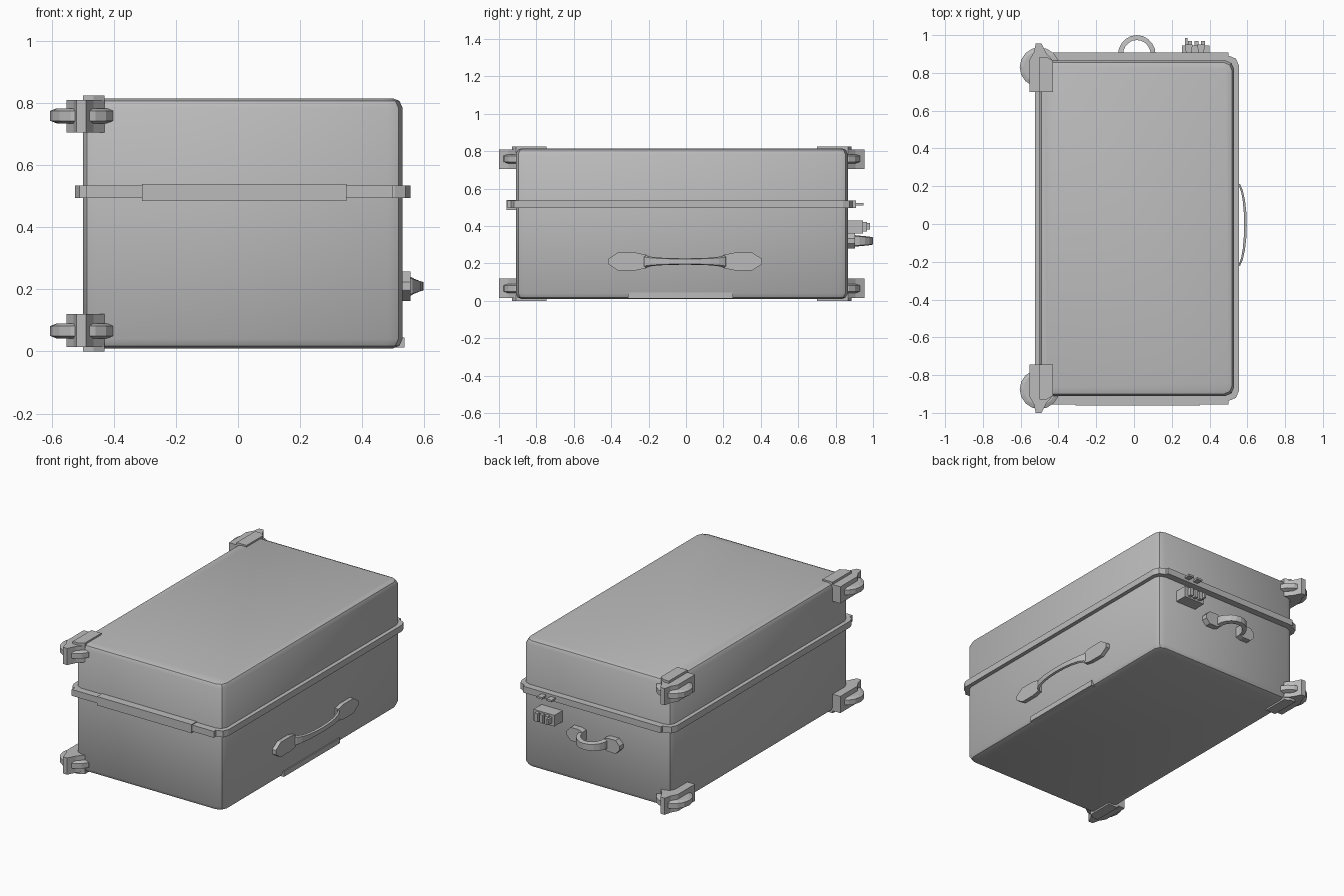
import bpy, bmesh, math
from mathutils import Vector

cube = bpy.data.objects.get("Cube")
if cube:
    bpy.data.objects.remove(cube, do_unlink=True)

grey = bpy.data.materials.new("plain grey")
grey.use_nodes = True
COLOUR = (0.5, 0.5, 0.5, 1)
grey.diffuse_color = COLOUR
grey.node_tree.nodes["Principled BSDF"].inputs["Base Color"].default_value = COLOUR
MID_Y = -0.0225


def loft(name, rings, smooth=False, closed=False):
    """Join equal-length rings of points into one skin, capped unless closed."""
    bm = bmesh.new()
    loops = [[bm.verts.new(p) for p in ring] for ring in rings]
    n = len(rings[0])
    pairs = list(zip(loops, loops[1:])) + ([(loops[-1], loops[0])] if closed else [])
    for a, b in pairs:
        for i in range(n):
            j = (i + 1) % n
            bm.faces.new((a[i], a[j], b[j], b[i]))
    if not closed:
        bm.faces.new(loops[0])
        bm.faces.new(loops[-1])
    bmesh.ops.recalc_face_normals(bm, faces=bm.faces)
    mesh = bpy.data.meshes.new(name)
    bm.to_mesh(mesh)
    bm.free()
    mesh.materials.append(grey)
    obj = bpy.data.objects.new(name, mesh)
    bpy.context.collection.objects.link(obj)
    if smooth:
        bpy.ops.object.select_all(action='DESELECT')
        bpy.context.view_layer.objects.active = obj
        obj.select_set(True)
        bpy.ops.object.shade_smooth_by_angle(angle=math.radians(35))
    return obj


def prism(name, outline, z0, z1):
    return loft(name, [[(x, y, z) for x, y in outline] for z in (z0, z1)])


def box(name, x0, x1, y0, y1, z0, z1):
    return prism(name, [(x0, y0), (x1, y0), (x1, y1), (x0, y1)], z0, z1)


def case_outline(grow, cut):
    """Footprint of the case with cut corners."""
    x0, x1, y0, y1 = -0.5 - grow, 0.53 + grow, -0.91 - grow, 0.865 + grow
    c = cut
    return [(x0 + c, y0), (x1 - c, y0), (x1 - c * .3, y0 + c * .3), (x1, y0 + c),
            (x1, y1 - c), (x1 - c * .3, y1 - c * .3), (x1 - c, y1), (x0 + c, y1),
            (x0 + c * .3, y1 - c * .3), (x0, y1 - c), (x0, y0 + c), (x0 + c * .3, y0 + c * .3)]


# Case body with softened top and bottom edges
levels = [(.01, -.03), (.018, -.01), (.04, 0), (.785, 0), (.807, -.01), (.815, -.03)]
loft("case_body", [[(x, y, z) for x, y in case_outline(g, .045)] for z, g in levels], True)

# Seam rim around the middle, with a raised hinge strip on the front
prism("seam_rim", case_outline(.025, .05), .495, .535)
box("rim_trim", -.53, .56, -.945, .9, .505, .525).hide_render = False
bpy.data.objects.remove(bpy.data.objects["rim_trim"], do_unlink=True)
box("front_bumper", -.49, .5, -.955, -.91, .495, .535)
box("hinge_strip", -.31, .35, -.96, -.91, .485, .54)
box("back_bumper", -.46, .5, .86, .908, .495, .535)

# Low wear strip on the side with the long handle
box("wear_strip", .5, .537, -.31, .25, .012, .045)

# Wheel housings and wheels at the four corners of the rolling side
housing = [(-.43, .7), (-.43, .865), (-.465, .905), (-.49, .955), (-.52, .955),
           (-.53, .91), (-.553, .87), (-.553, .7)]
cap = [(-.43, .7), (-.43, .865), (-.465, .885), (-.5, .885), (-.5, .7)]
for end, sy in (("back", 1), ("front", -1)):
    def flip(pts):
        return [(x, MID_Y + sy * (y - MID_Y)) for x, y in pts]
    for level, up in (("lower", False), ("upper", True)):
        def h(z):
            return .825 - z if up else z
        tag = f"{end}_{level}"
        prism(f"{tag}_wheel_housing", flip(housing), h(.015), h(.12))
        prism(f"{tag}_housing_cap", flip(cap), h(0), h(.03))
        rings = []
        for z, r in ((.042, .085), (.05, .105), (.082, .105), (.09, .085)):
            circle = [(-.5 + r * math.cos(a * math.pi / 8),
                       .83 + r * math.sin(a * math.pi / 8)) for a in range(16)]
            rings.append([(x, y, h(z)) for x, y in flip(circle)])
        loft(f"{tag}_wheel", rings)


def handle(name, to_world, half, reach, base, grip_end, grip_mid, thick, pad):
    """Arched grip between two pointed mounting pads, in (along, out, up) space."""
    rings = []
    steps = 10
    for i in range(steps + 1):
        t = -1 + 2 * i / steps
        a = t * math.pi / 2
        c = math.cos(a)
        mid = Vector((half * math.sin(a), base + reach * c))
        w = grip_mid + (grip_end - grip_mid) * t * t
        inner = Vector(((half - thick) * math.sin(a), base + (reach - thick) * c))
        rings.append([to_world(*mid, -w * .8), to_world(*mid, w * .8),
                      to_world(*inner, w), to_world(*inner, -w)])
    loft(f"{name}_grip", rings)
    for side, s in (("first", -1), ("second", 1)):
        start = half - thick
        shape = [(start, -grip_end), (start + pad * .25, -grip_end * 1.3),
                 (start + pad * .75, -grip_end * 1.3), (start + pad, -grip_end * .4),
                 (start + pad, grip_end * .4), (start + pad * .75, grip_end * 1.3),
                 (start + pad * .25, grip_end * 1.3), (start, grip_end)]
        loft(f"{name}_{side}_pad",
             [[to_world(s * u, o, v) for u, v in shape] for o in (-.01, base + .008)])


# Long carrying handle on the side and short pull handle on the back
handle("side_handle", lambda u, o, v: (.53 + o, u - .005, .21 + v),
       .225, .05, .017, .036, .017, .014, .2)
handle("back_handle", lambda u, o, v: (.015 + u, .865 + o, .32 + v),
       .1, .105, .03, .032, .024, .026, .11)

# Combination lock: body, raised dials and a release button
box("lock_body", .255, .4, .85, .945, .36, .43)
for i in range(3):
    x = .285 + i * .035
    box(f"lock_dial_{i + 1}", x, x + .022, .94, .968, .37, .422)
box("lock_release", .27, .283, .94, .985, .38, .415)

# Zip pulls hanging off the seam just above the lock
for i, x in enumerate((.29, .355)):
    prism(f"zip_pull_{i + 1}", [(x - .012, .88), (x + .012, .88), (x + .02, .95),
                                (x - .02, .95)], .51, .522)
